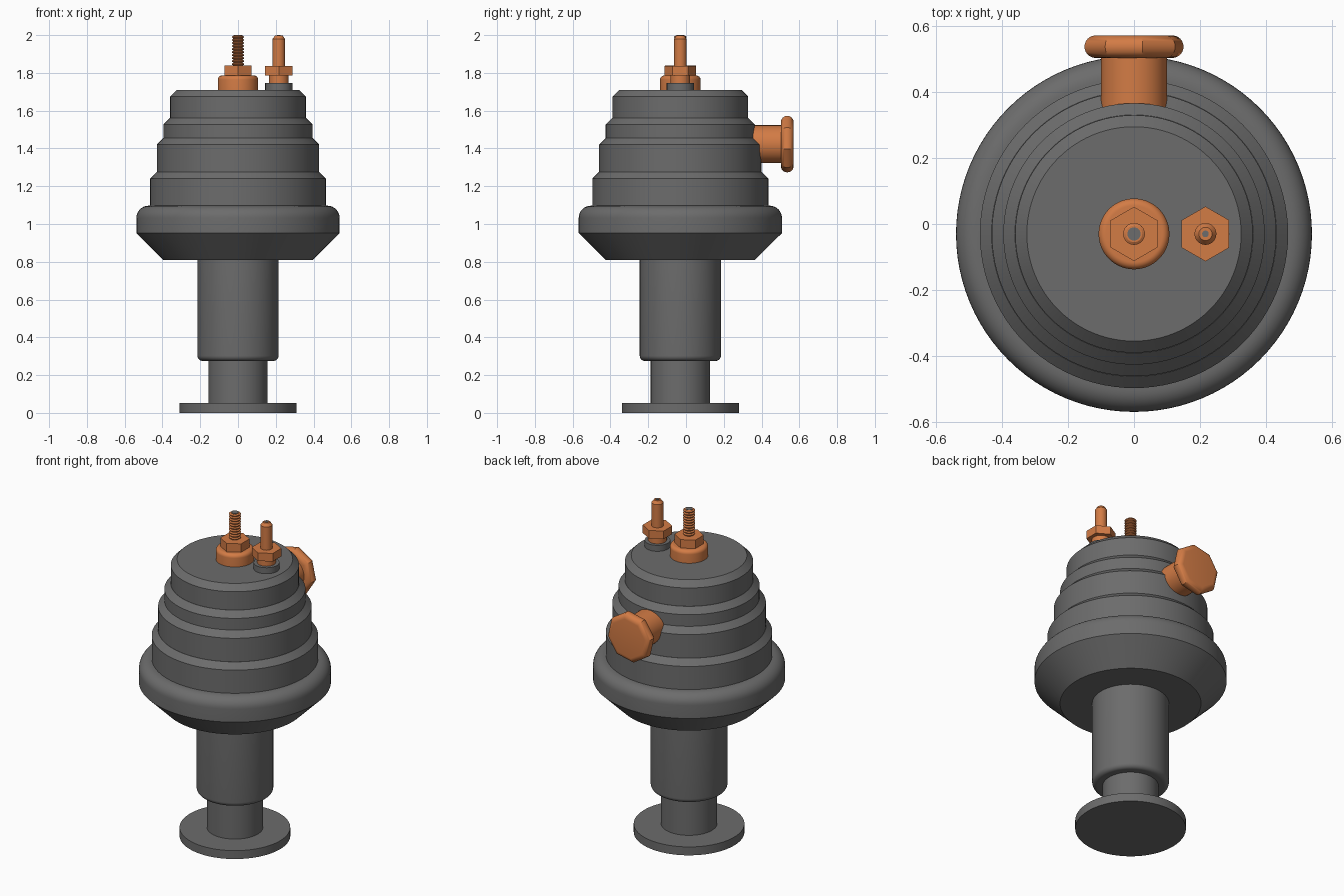
import bpy, bmesh, math
from mathutils import Matrix, Vector

if "Cube" in bpy.data.objects:
    bpy.data.objects.remove(bpy.data.objects["Cube"])

AXIS_Y = -0.03

grey = bpy.data.materials.new("dark_grey")
grey.diffuse_color = (0.15, 0.15, 0.15, 1)
grey.use_nodes = True
grey.node_tree.nodes["Principled BSDF"].inputs["Base Color"].default_value = grey.diffuse_color
orange = bpy.data.materials.new("copper_orange")
orange.diffuse_color = (0.65, 0.2, 0.06, 1)
orange.use_nodes = True
orange.node_tree.nodes["Principled BSDF"].inputs["Base Color"].default_value = orange.diffuse_color


def lathe(name, profile, mat, origin=(0, AXIS_Y, 0), sides=96, phase=0.0, along_y=False):
    """Revolve (radius, height) points into a closed, capped solid."""
    bm = bmesh.new()
    rings = []
    for r, h in profile:
        rings.append([bm.verts.new((r * math.cos(phase + math.tau * i / sides),
                                    r * math.sin(phase + math.tau * i / sides), h))
                      for i in range(sides)])
    for a, b in zip(rings, rings[1:]):
        for i in range(sides):
            j = (i + 1) % sides
            bm.faces.new((a[i], a[j], b[j], b[i]))
    bm.faces.new(rings[0][::-1])
    bm.faces.new(rings[-1])
    if along_y:
        # local x, y, z become world x, z, y
        turn = Matrix(((1, 0, 0), (0, 0, 1), (0, 1, 0)))
        for v in bm.verts:
            v.co = turn @ v.co
    bmesh.ops.recalc_face_normals(bm, faces=bm.faces)
    mesh = bpy.data.meshes.new(name)
    bm.to_mesh(mesh)
    bm.free()
    obj = bpy.data.objects.new(name, mesh)
    obj.location = Vector(origin)
    bpy.context.collection.objects.link(obj)
    mesh.materials.append(mat)
    bpy.ops.object.select_all(action='DESELECT')
    obj.select_set(True)
    bpy.context.view_layer.objects.active = obj
    bpy.ops.object.shade_smooth_by_angle(angle=math.radians(30))
    return obj


def arc(r, h, rad, start, end, steps=8):
    """Rounded profile corner about (r, h), angles in degrees."""
    out = []
    for i in range(steps + 1):
        t = math.radians(start + (end - start) * i / steps)
        out.append((r + rad * math.cos(t), h + rad * math.sin(t)))
    return out


# Foot, stem and lower sleeve
lathe("foot_disc", [(0.31, 0), (0.31, 0.052)], grey)
lathe("lower_stem", [(0.157, 0.05), (0.157, 0.29)], grey)
lathe("sleeve", arc(0.187, 0.303, 0.028, -90, 0) + [(0.215, 0.83)], grey)

# Flared collar with rounded shoulder
lathe("collar", [(0.395, 0.81), (0.538, 0.952)] + arc(0.473, 1.032, 0.065, 0, 90), grey)

# Stepped, chamfered tiers
tiers = [(0.466, 1.08, 1.275), (0.43, 1.26, 1.455), (0.395, 1.44, 1.562), (0.359, 1.55, 1.71)]
for n, (r, low, high) in enumerate(tiers, 1):
    lathe(f"tier_{n}", [(r, low), (r, high - 0.035), (r - 0.035, high)], grey)

# Central terminal: washer, hex nut, threaded rod around a grey core
lathe("centre_washer", [(0.107, 1.70)] + arc(0.085, 1.764, 0.022, 0, 90), orange)
lathe("centre_nut", [(0.082, 1.78), (0.082, 1.838)], orange, sides=6, phase=math.pi / 2)
thread = [(0.025, 1.83)]
pitch = 0.016
for k in range(10):
    z = 1.839 + k * pitch
    thread += [(0.025, z), (0.033, z + 0.005), (0.033, z + 0.009), (0.025, z + 0.014)]
lathe("threaded_rod", thread + [(0.025, 1.998)], orange, sides=32)
lathe("rod_core", [(0.02, 1.80), (0.02, 2.0)], grey, sides=24)

# Side terminal: grey seat, spacer, hex nut, tapered pin
side = (0.216, AXIS_Y, 0)
lathe("side_seat", [(0.072, 1.70), (0.072, 1.747)], grey, side, 48)
lathe("side_spacer", [(0.052, 1.74), (0.052, 1.79)], orange, side, 48)
lathe("side_nut", [(0.083, 1.787), (0.083, 1.837)], orange, side, 6, math.pi / 2)
lathe("side_pin", [(0.033, 1.83), (0.033, 1.98), (0.02, 1.998)], orange, side, 32)
lathe("pin_core", [(0.01, 1.95), (0.01, 2.0)], grey, side, 24)

# Rear knob: round shaft and softly rounded octagonal head
knob = (0, 0, 1.423)
lathe("knob_shaft", [(0.1, 0.30), (0.1, 0.51)], orange, knob, 64, along_y=True)
lathe("knob_head", arc(0.118, 0.536, 0.034, -90, 90, 12), orange, knob, 8,
      math.radians(80), along_y=True)
